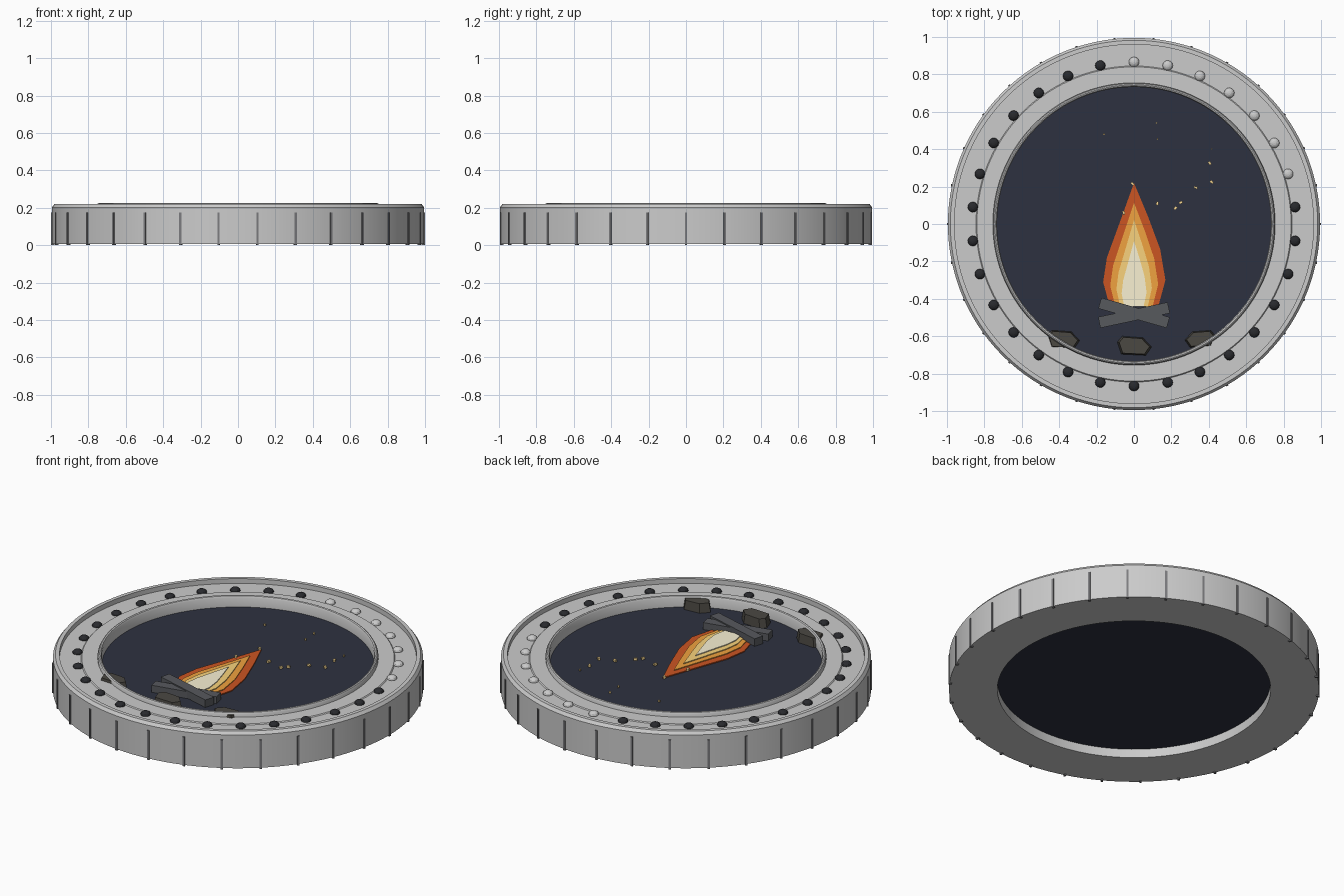
import bpy, bmesh, math
from mathutils import Matrix, Vector

if "Cube" in bpy.data.objects:
    bpy.data.objects.remove(bpy.data.objects["Cube"])


def material(name, rgb):
    m = bpy.data.materials.new(name)
    m.diffuse_color = (*rgb, 1)
    m.use_nodes = True
    m.node_tree.nodes["Principled BSDF"].inputs["Base Color"].default_value = m.diffuse_color
    return m


def finish(bm, name, mat=None, smooth=False):
    bmesh.ops.recalc_face_normals(bm, faces=bm.faces)
    me = bpy.data.meshes.new(name)
    bm.to_mesh(me)
    bm.free()
    ob = bpy.data.objects.new(name, me)
    bpy.context.collection.objects.link(ob)
    if mat:
        me.materials.append(mat)
    if smooth:
        bpy.ops.object.select_all(action='DESELECT')
        ob.select_set(True)
        bpy.context.view_layer.objects.active = ob
        bpy.ops.object.shade_smooth_by_angle(angle=math.radians(30))
    return ob


def lathe(name, profile, mat=None, n=120):
    # revolve a closed (radius, z) profile around z
    bm = bmesh.new()
    rings = [[bm.verts.new((r * math.cos(2 * math.pi * i / n), r * math.sin(2 * math.pi * i / n), z))
              for r, z in profile] for i in range(n)]
    k = len(profile)
    for i in range(n):
        a, b = rings[i], rings[(i + 1) % n]
        for j in range(k):
            bm.faces.new((a[j], b[j], b[(j + 1) % k], a[(j + 1) % k]))
    return finish(bm, name, mat, True)


def prism(name, pts, z0, z1, mat, top=1.0):
    # extrude an outline upward, optionally shrinking the top
    bm = bmesh.new()
    c = sum((Vector(p) for p in pts), Vector((0, 0))) / len(pts)
    lo = [bm.verts.new((x, y, z0)) for x, y in pts]
    hi = [bm.verts.new((c.x + (x - c.x) * top, c.y + (y - c.y) * top, z1)) for x, y in pts]
    bm.faces.new(lo)
    bm.faces.new(hi)
    for i in range(len(pts)):
        j = (i + 1) % len(pts)
        bm.faces.new((lo[i], lo[j], hi[j], hi[i]))
    return finish(bm, name, mat)


def add_box(bm, loc, size, angle=0):
    m = (Matrix.Translation(loc) @ Matrix.Rotation(angle, 4, 'Z')
         @ Matrix.Diagonal((*size, 1)))
    bmesh.ops.create_cube(bm, size=1, matrix=m)


night = material("night_blue", (.027, .031, .051))
plate = material("plate_grey", (.58, .58, .60))
black = material("unlit_black", (.022, .023, .027))
white = material("lit_white", (.9, .9, .92))
wood = material("charcoal", (.095, .1, .11))
rock = material("stone", (.07, .065, .055))
seam = material("seam_grey", (.2, .2, .21))
gold = material("spark_gold", (.95, .7, .3))

# housing ring with raised lip
lathe("housing_ring", [(.735, .006), (.995, .006), (.995, .203), (.982, .22), (.96, .22),
                       (.96, .18), (.735, .18)])
# recessed face plate with a shallow step
lathe("face_plate", [(.745, .175), (.962, .175), (.962, .192), (.845, .192), (.84, .197), (.745, .197)], plate)
# rounded inner bezel
lathe("inner_bezel", [(.732, .15), (.755, .15), (.755, .212), (.75, .222), (.744, .225),
                      (.737, .222), (.732, .212)], plate)

# dark screen disc
bm = bmesh.new()
bmesh.ops.create_cone(bm, cap_ends=True, segments=120, radius1=.737, radius2=.737, depth=.1,
                      matrix=Matrix.Translation((0, 0, .108)))
finish(bm, "screen_disc", night, True)

# thin seams on the outer wall
bm = bmesh.new()
for i in range(30):
    a = math.radians(12 * i)
    add_box(bm, (.991 * math.cos(a), .991 * math.sin(a), .087), (.018, .012, .174), a)
finish(bm, "wall_seams", seam)

# ring of indicator beads, seven of them lit
for name, ids, mat in (("lit_beads", range(7), white), ("unlit_beads", range(7, 30), black)):
    bm = bmesh.new()
    for i in ids:
        a = math.radians(90 - 12 * i)
        bmesh.ops.create_uvsphere(bm, u_segments=12, v_segments=8, radius=.028,
                                  matrix=Matrix.Translation((.866 * math.cos(a), .866 * math.sin(a), .195))
                                  @ Matrix.Diagonal((1, 1, .7, 1)))
    finish(bm, name, mat)

# layered flame
outline = [(-.13, -.44), (-.165, -.31), (-.145, -.18), (-.09, -.03), (0, .22),
           (.075, .04), (.14, -.135), (.168, -.30), (.13, -.44)]
layers = [("flame_outer", 1, 1, (.6, .09, .016)), ("flame_orange", .77, .84, (.87, .36, .05)),
          ("flame_yellow", .57, .7, (.95, .65, .2)), ("flame_core", .4, .53, (.95, .88, .65))]
for i, (name, sx, sy, rgb) in enumerate(layers):
    pts = [(x * sx, -.44 + (y + .44) * sy) for x, y in outline]
    prism(name, pts, .155, .164 + .005 * i, material(name, rgb))

# crossed logs
for name, y, deg, z in (("log_lower", -.487, 12, .177), ("log_upper", -.475, -16, .184)):
    bm = bmesh.new()
    add_box(bm, (0, y, z), (.38, .06, .045), math.radians(deg))
    finish(bm, name, wood)

# stones along the lower edge
hexa = [(-.085, .02), (-.06, .05), (.045, .042), (.09, -.005), (.06, -.048), (-.065, -.042)]
for name, x, y, s in (("stone_left", -.38, -.618, 1), ("stone_middle", 0, -.652, 1.05),
                      ("stone_right", .355, -.615, -.93)):
    pts = [(x + px * s, y + py * abs(s)) for px, py in hexa]
    prism(name, pts, .157, .212, rock, .88)

# floating sparks
sparks = [(-.16, .48), (.12, .54), (.125, .455), (.415, .4), (.405, .325), (.415, .225), (.33, .195),
          (.25, .115), (.222, .085), (.125, .11), (-.055, .06), (-.008, .215)]
bm = bmesh.new()
for i, (x, y) in enumerate(sparks):
    s = .008 if i < 4 else .016
    add_box(bm, (x, y, .168), (s * 1.2, s * .8, .012), .5 * i)
finish(bm, "sparks", gold)
